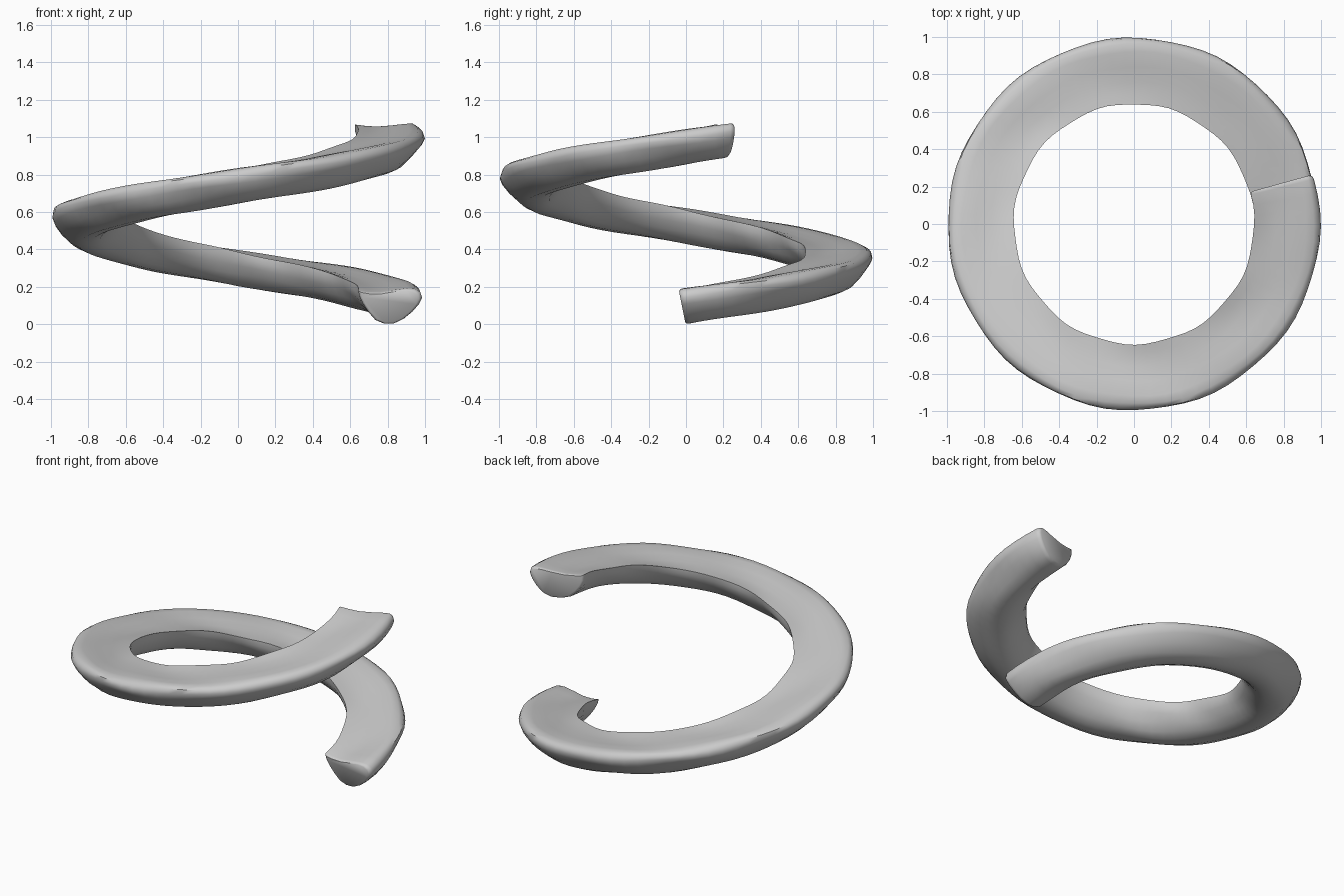
import bpy, bmesh, math

if "Cube" in bpy.data.objects:
    bpy.data.objects.remove(bpy.data.objects["Cube"])

# Cross-section (radius, height): flat top, rounded belly
PROFILE = [(0.642, 0.178), (0.645, 0.145), (0.663, 0.105), (0.695, 0.062), (0.735, 0.022),
           (0.785, 0.002), (0.85, 0.0), (0.90, 0.022), (0.945, 0.062), (0.98, 0.108),
           (0.995, 0.142), (0.987, 0.170), (0.962, 0.184), (0.92, 0.186),
           (0.84, 0.178), (0.76, 0.170), (0.69, 0.172)]
MID = (0.82, 0.10)
START, END, STEPS = -1.0, 375.5, 76


def rise(deg):
    """Height of the underside along the coil."""
    keys = [(-1, 0.0), (90, 0.205), (180, 0.43), (270, 0.645), (375.5, 0.89)]
    for (a, za), (b, zb) in zip(keys, keys[1:]):
        if deg <= b:
            return za + (zb - za) * (deg - a) / (b - a)
    return keys[-1][1]


def ring(bm, deg, scale=1.0):
    """One cross-section, leaning square to the climb near the lower end."""
    lean = 0.165 * max(0.0, 1 - max(deg, 0) / 330)
    z0 = rise(deg)
    grow = 0.985 + 0.015 * min(1, max(deg, 0) / 50)
    verts = []
    for i, (r, h) in enumerate(PROFILE):
        r = MID[0] + (r - MID[0]) * scale
        h = MID[1] + (h - MID[1]) * scale
        if r > MID[0]:
            r *= grow
        # slight hand-shaped unevenness
        t = math.radians(deg)
        r += 0.004 * math.sin(11 * t + 0.8 * i) * scale
        h += 0.003 * math.sin(8 * t + 1.1 * i) * scale
        a = t - lean * (h - 0.07) / MID[0]
        verts.append(bm.verts.new((r * math.cos(a), r * math.sin(a), max(0, z0 + h))))
    return verts


# Coil body: swept rings with softly rounded ends
bm = bmesh.new()
span = [(START, 0.90), (START + 0.5, 0.97), (START + 1.5, 1.0)]
span += [(START + 1.5 + (END - START - 3) * k / STEPS, 1.0) for k in range(1, STEPS + 1)]
span += [(END - 0.5, 0.97), (END, 0.90)]
rings = [ring(bm, d, s) for d, s in span]
n = len(PROFILE)
for a, b in zip(rings, rings[1:]):
    for i in range(n):
        j = (i + 1) % n
        bm.faces.new((a[i], a[j], b[j], b[i]))
bm.faces.new(rings[0])
bm.faces.new(rings[-1])
bmesh.ops.recalc_face_normals(bm, faces=bm.faces)

mesh = bpy.data.meshes.new("coil")
bm.to_mesh(mesh)
bm.free()
coil = bpy.data.objects.new("coil", mesh)
bpy.context.collection.objects.link(coil)

grey = bpy.data.materials.new("light grey")
grey.diffuse_color = (0.6, 0.6, 0.6, 1)
grey.use_nodes = True
grey.node_tree.nodes["Principled BSDF"].inputs["Base Color"].default_value = grey.diffuse_color
mesh.materials.append(grey)

bpy.context.view_layer.objects.active = coil
coil.select_set(True)
bpy.ops.object.shade_smooth_by_angle(angle=math.radians(50))
